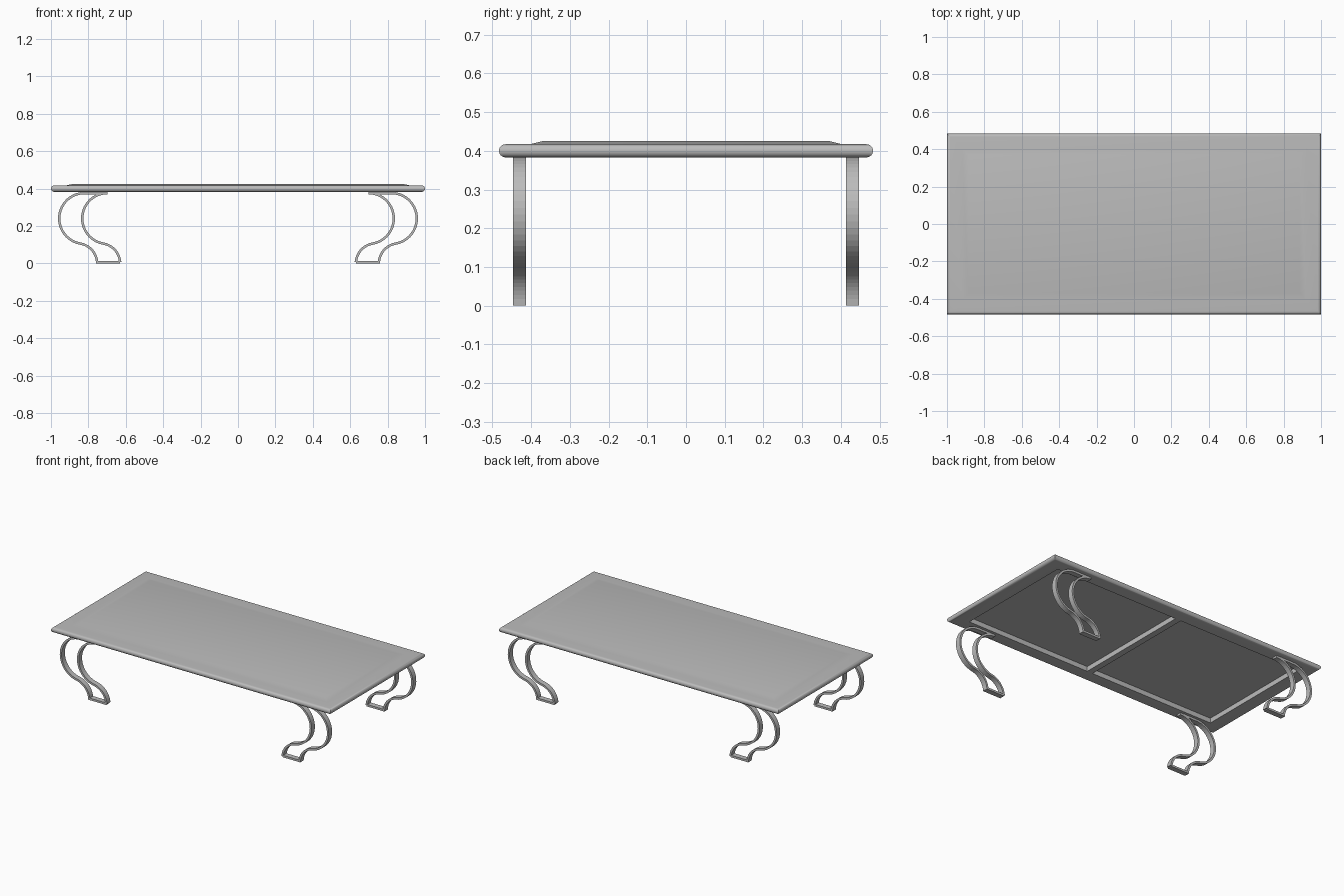
import bpy, bmesh, math
from mathutils import Vector

if "Cube" in bpy.data.objects:
    bpy.data.objects.remove(bpy.data.objects["Cube"])

grey = bpy.data.materials.new("plain_grey")
grey.use_nodes = True
GREY = (0.5, 0.5, 0.5, 1)
grey.diffuse_color = GREY
grey.node_tree.nodes["Principled BSDF"].inputs["Base Color"].default_value = GREY


def finish(bm, name, smooth=False):
    bmesh.ops.recalc_face_normals(bm, faces=bm.faces)
    mesh = bpy.data.meshes.new(name)
    bm.to_mesh(mesh)
    bm.free()
    mesh.materials.append(grey)
    obj = bpy.data.objects.new(name, mesh)
    bpy.context.collection.objects.link(obj)
    if smooth:
        bpy.ops.object.select_all(action='DESELECT')
        obj.select_set(True)
        bpy.context.view_layer.objects.active = obj
        bpy.ops.object.shade_smooth_by_angle(angle=math.radians(35))
    return obj


def loft(bm, rings):
    """Bridge consecutive point rings and cap both ends."""
    loops = [[bm.verts.new(p) for p in ring] for ring in rings]
    for a, b in zip(loops, loops[1:]):
        for i in range(len(a)):
            j = (i + 1) % len(a)
            bm.faces.new((a[i], a[j], b[j], b[i]))
    bm.faces.new(loops[0])
    bm.faces.new(loops[-1])


def rect(hx, hy, z):
    return [(-hx, -hy, z), (hx, -hy, z), (hx, hy, z), (-hx, hy, z)]


# Tabletop: hollow underside, rounded rim, raised bevelled panel
R, MID = 0.017, 0.4
rings = [rect(0.905, 0.395, 0.414), rect(0.905, 0.395, MID - R)]
for k in range(13):
    t = -math.pi / 2 + math.pi * k / 12
    c = R * math.cos(t)
    rings.append(rect(1 - R + c, 0.483 - R + c, MID + R * math.sin(t)))
rings += [rect(0.92, 0.403, 0.417), rect(0.885, 0.37, 0.425)]
bm = bmesh.new()
loft(bm, rings)
finish(bm, "tabletop", smooth=True)

# Cross rib dividing the hollow underside
bm = bmesh.new()
loft(bm, [[(x, y, z) for x, y in ((-0.02, -0.396), (0.02, -0.396), (0.02, 0.396), (-0.02, 0.396))]
          for z in (0.383, 0.415)])
finish(bm, "cross_rib")


def arc(cx, cz, r, a0, a1, n):
    return [Vector((cx + r * math.cos(math.radians(a0 + (a1 - a0) * i / n)),
                    cz + r * math.sin(math.radians(a0 + (a1 - a0) * i / n)))) for i in range(n + 1)]


def ribbon(bm, path, thick, y0, y1, side):
    """Sweep a flat bar along an x-z path, mitring the corners."""
    sections = []
    for i, p in enumerate(path):
        d0 = (p - path[max(i - 1, 0)]).normalized()
        d1 = (path[min(i + 1, len(path) - 1)] - p).normalized()
        t = (d0 + d1).normalized()
        n = Vector((-t.y, t.x))
        ref = d1 if d1.length else d0
        off = n * thick / 2 / max(abs(t.dot(ref)), 0.5)
        a, b = p + off, p - off
        sections.append([(side * a.x, y0, a.y), (side * a.x, y1, a.y),
                         (side * b.x, y1, b.y), (side * b.x, y0, b.y)])
    loft(bm, sections)


# Scrolled legs: two parallel S-bars joined by a top bar and a foot bar
T, GAP = 0.013, 0.123
BEND, R1, R2 = math.radians(260), 0.136, 0.11
CX, CZ = -0.82, 0.2405
fx, fz = CX + (R1 + R2) * math.cos(BEND), CZ + (R1 + R2) * math.sin(BEND)
s_curve = arc(CX, CZ, R1, 90, 260, 24) + arc(fx, fz, R2, 80, 4, 12)[1:]
shift = Vector((GAP, 0))
top_end = s_curve[0] + Vector((GAP - 0.02, 0))
foot_z = T / 2
s_curve[-1].y = foot_z
outer = [top_end] + s_curve + [s_curve[-1] + shift]
inner = [p + shift for p in s_curve]

for side, sname in ((-1, "right"), (1, "left")):
    for ys, yname in ((-1, "front"), (1, "back")):
        bm = bmesh.new()
        for path in (outer, inner):
            ribbon(bm, path, T, ys * 0.413, ys * 0.447, -side)
        finish(bm, f"{yname}_{sname}_leg")
